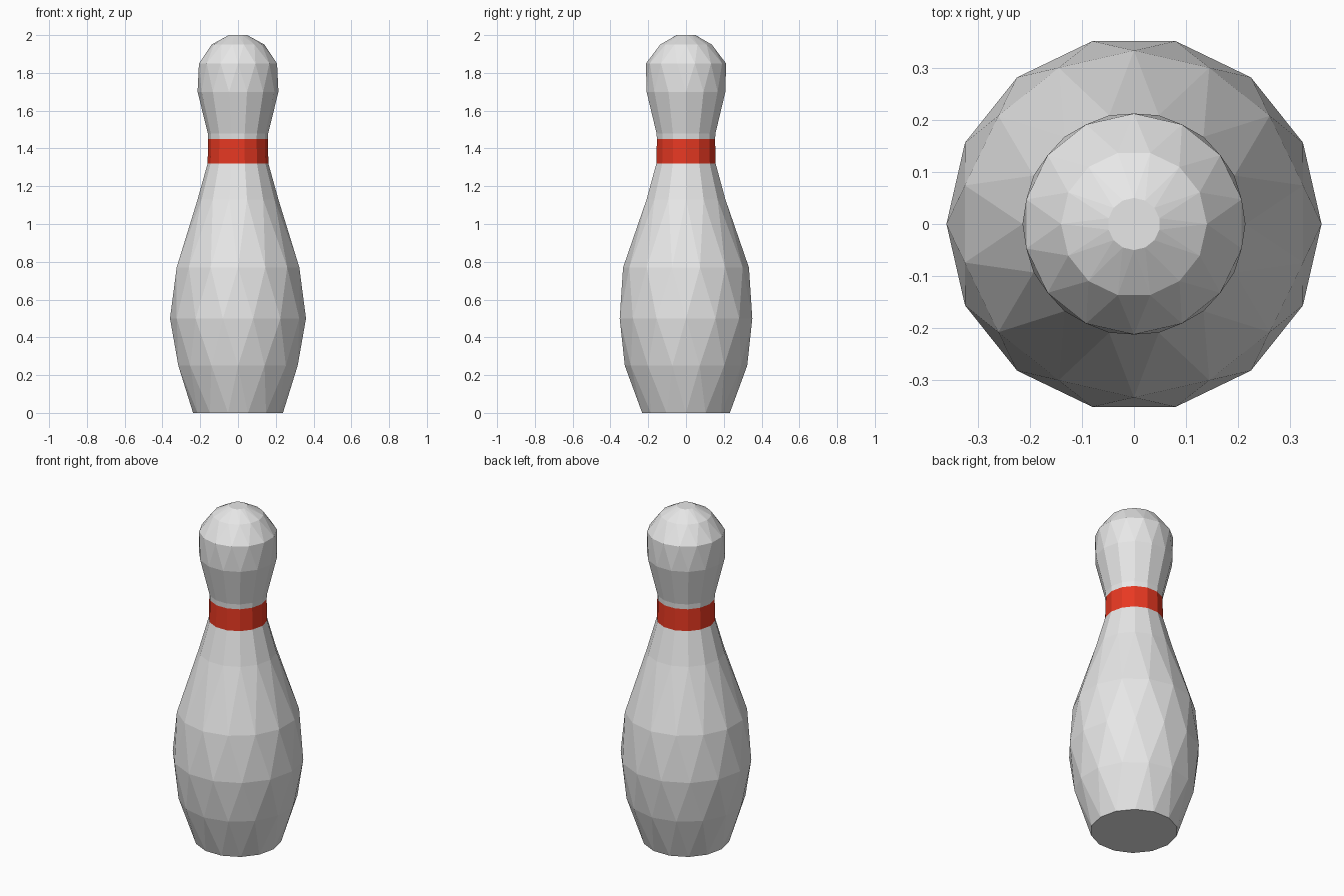
import bpy, bmesh, math

if "Cube" in bpy.data.objects:
    bpy.data.objects.remove(bpy.data.objects["Cube"])

N = 14
# (height, radius, half-step twist): twisted neighbours give faceted triangles
PROFILE = [
    (0.00, 0.238, 0), (0.25, 0.324, 1), (0.50, 0.360, 0), (0.77, 0.333, 1),
    (1.13, 0.214, 0), (1.32, 0.161, 0), (1.45, 0.158, 0), (1.48, 0.160, 0),
    (1.70, 0.214, 0), (1.85, 0.212, 1), (1.95, 0.140, 0), (2.00, 0.050, 1),
]


def material(name, rgb):
    m = bpy.data.materials.new(name)
    m.diffuse_color = (*rgb, 1)
    m.use_nodes = True
    m.node_tree.nodes["Principled BSDF"].inputs["Base Color"].default_value = m.diffuse_color
    return m


# Pin body turned from the profile
bm = bmesh.new()
rings = []
for z, r, t in PROFILE:
    angles = [2 * math.pi * (i + t / 2) / N for i in range(N)]
    rings.append([bm.verts.new((r * math.cos(a), r * math.sin(a), z)) for a in angles])

for (lo, hi), (p, q) in zip(zip(rings, rings[1:]), zip(PROFILE, PROFILE[1:])):
    for i in range(N):
        j = (i + 1) % N
        if p[2] == q[2]:
            bm.faces.new((lo[i], lo[j], hi[j], hi[i]))
        elif q[2]:
            bm.faces.new((lo[i], lo[j], hi[i]))
            bm.faces.new((hi[i], lo[j], hi[j]))
        else:
            bm.faces.new((lo[i], lo[j], hi[j]))
            bm.faces.new((lo[j], hi[(j + 1) % N], hi[j]))
bm.faces.new(rings[0][::-1])
bm.faces.new(rings[-1])
bmesh.ops.recalc_face_normals(bm, faces=bm.faces[:])

# Red neck stripe by height
for f in bm.faces:
    f.material_index = int(1.32 < f.calc_center_median().z < 1.45)

mesh = bpy.data.meshes.new("bowling_pin")
bm.to_mesh(mesh)
bm.free()
mesh.materials.append(material("pin white", (0.8, 0.8, 0.8)))
mesh.materials.append(material("stripe red", (0.8, 0.04, 0.016)))
pin = bpy.data.objects.new("bowling_pin", mesh)
bpy.context.collection.objects.link(pin)
